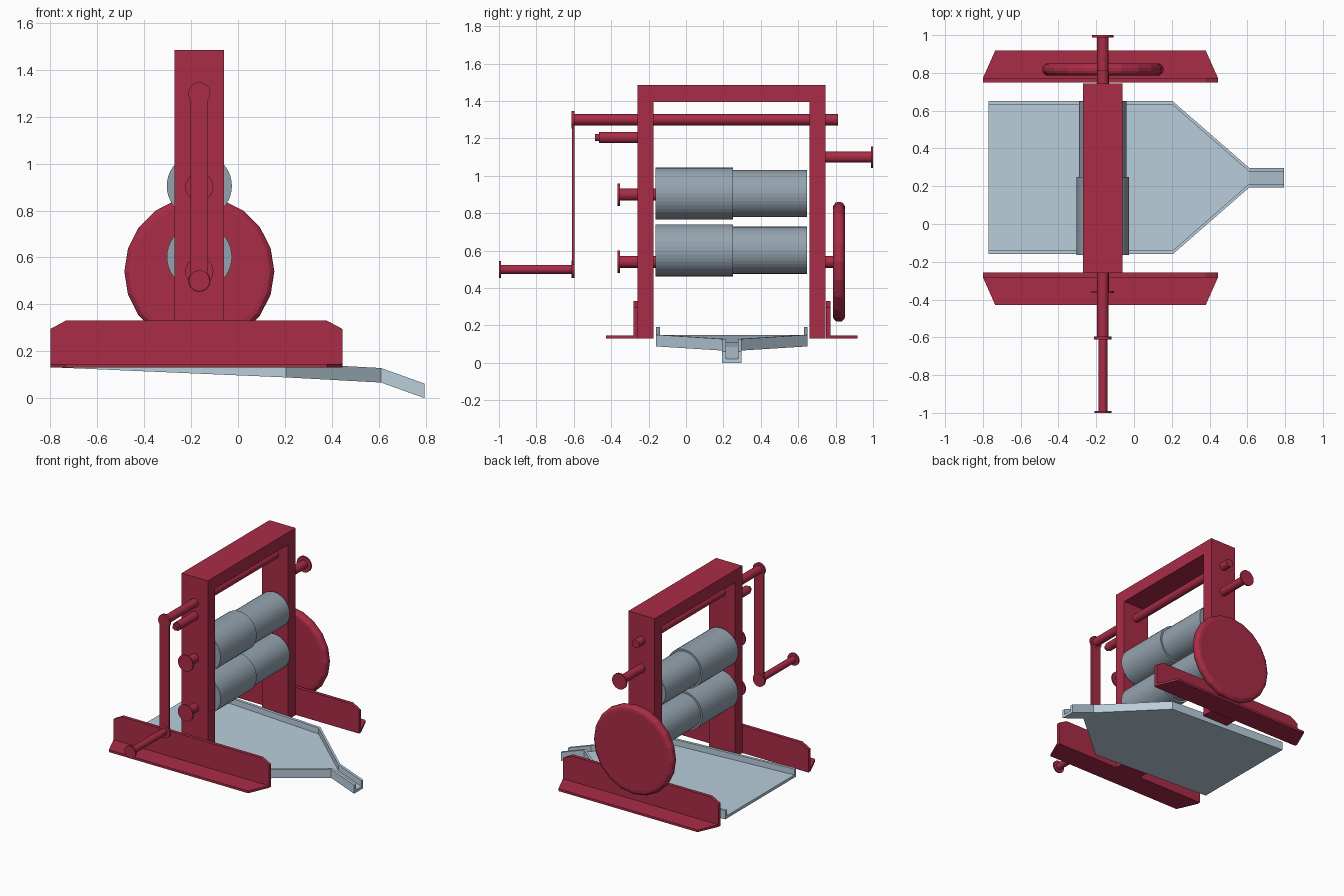
import bpy, bmesh
from math import cos, sin, pi, tau

if "Cube" in bpy.data.objects:
    bpy.data.objects.remove(bpy.data.objects["Cube"])

CX, CY = -0.165, 0.245          # shaft line in x, middle of the frame in y


def material(name, rgb):
    m = bpy.data.materials.new(name)
    m.diffuse_color = (*rgb, 1)
    m.use_nodes = True
    m.node_tree.nodes["Principled BSDF"].inputs["Base Color"].default_value = m.diffuse_color
    return m


RED = material("red_paint", (0.40, 0.025, 0.063))
STEEL = material("roller_steel", (0.30, 0.37, 0.43))
SHEET = material("tray_sheet", (0.49, 0.62, 0.72))


def loft(name, rings, mat):
    """Skin a list of equal-length rings and cap both ends."""
    bm = bmesh.new()
    rows = [[bm.verts.new(p) for p in ring] for ring in rings]
    n = len(rows[0])
    for a, b in zip(rows, rows[1:]):
        for i in range(n):
            j = (i + 1) % n
            bm.faces.new((a[i], a[j], b[j], b[i]))
    bm.faces.new(rows[0][::-1])
    bm.faces.new(rows[-1])
    bmesh.ops.recalc_face_normals(bm, faces=bm.faces)
    me = bpy.data.meshes.new(name)
    bm.to_mesh(me)
    bm.free()
    me.materials.append(mat)
    ob = bpy.data.objects.new(name, me)
    bpy.context.collection.objects.link(ob)
    return ob


def turned(name, z, profile, mat=RED, sides=24):
    """Turned part along y; profile is (y, radius) pairs."""
    rings = [[(CX + r * cos(tau * i / sides), y, z + r * sin(tau * i / sides))
              for i in range(sides)] for y, r in profile]
    return loft(name, rings, mat)


def pin(name, z, y_disc, y_end, r, disc_r, t=0.012):
    """Rod with a flat disc on its outer end."""
    s = t if y_end > y_disc else -t
    return turned(name, z, [(y_disc, disc_r), (y_disc + s, disc_r),
                            (y_disc + s, r), (y_end, r)])


# Upright portal frame
portal = [(-0.26, 0.13), (-0.175, 0.13), (-0.175, 1.395), (0.66, 1.395),
          (0.66, 0.13), (0.745, 0.13), (0.745, 1.485), (-0.26, 1.485)]
loft("frame", [[(x, y, z) for y, z in portal] for x in (-0.27, -0.06)], RED)

# Angle-iron feet, mirrored either side of the frame
for side, label in ((-1, "front"), (1, "rear")):
    def fy(d):
        return CY + side * d
    plate = [(-0.80, 0.13), (0.445, 0.13), (0.445, 0.295), (0.38, 0.33),
             (-0.735, 0.33), (-0.80, 0.295)]
    loft(label + "_foot_web", [[(x, fy(d), z) for x, z in plate]
                               for d in (0.503, 0.527)], RED)
    flange = [(-0.80, 0.527), (0.445, 0.527), (0.38, 0.673), (-0.735, 0.673)]
    loft(label + "_foot_flange", [[(x, fy(d), z) for x, d in flange]
                                  for z in (0.13, 0.146)], RED)

# Stepped rollers
for label, z in (("upper", 0.905), ("lower", 0.602)):
    turned(label + "_roller", z, [(-0.163, 0.139), (0.25, 0.139),
                                  (0.25, 0.126), (0.648, 0.126)], STEEL, 40)

# Roller axle ends, rear pin and adjusting shafts
pin("upper_axle", 0.9, -0.366, -0.16, 0.032, 0.06)
pin("lower_axle", 0.54, -0.366, -0.16, 0.032, 0.06)
pin("rear_pin", 1.10, 1.0, 0.70, 0.03, 0.057)
turned("wheel_axle", 0.54, [(0.70, 0.032), (0.80, 0.032)])
turned("crank_shaft", 1.30, [(-0.60, 0.03), (0.813, 0.03)])
turned("short_stub", 1.205, [(-0.487, 0.019), (-0.465, 0.019),
                             (-0.465, 0.03), (-0.22, 0.03)])

# Flywheel with rounded rim
turned("flywheel", 0.54, [(0.785, 0.285), (0.788, 0.302), (0.80, 0.316),
                          (0.81, 0.32), (0.827, 0.32), (0.837, 0.316),
                          (0.848, 0.302), (0.851, 0.285)], RED, 20)

# Crank arm with round ends, and its handle
for label, z in (("top", 1.30), ("bottom", 0.50)):
    turned("crank_eye_" + label, z, [(-0.611, 0.047), (-0.595, 0.047)])
loft("crank_arm", [[(CX + sx * 0.038, y, z) for sx, z in
                    ((-1, 0.5), (1, 0.5), (1, 1.3), (-1, 1.3))]
                   for y in (-0.609, -0.597)], RED)
pin("crank_handle", 0.50, -1.0, -0.60, 0.024, 0.045, 0.01)

# Sloping catch tray: channel section narrowing to a spout
T, F, H = 0.02, 0.02, 0.062     # wall, floor, height
rings = []
for x, w, z in ((-0.77, 0.405, 0.13), (0.205, 0.405, 0.088),
                (0.61, 0.052, 0.066), (0.795, 0.052, 0.0)):
    v = w - T
    section = [(-w, 0), (w, 0), (w, H), (v, H), (v, F), (-v, F), (-v, H), (-w, H)]
    rings.append([(x, CY + y, z + dz) for y, dz in section])
loft("catch_tray", rings, SHEET)
